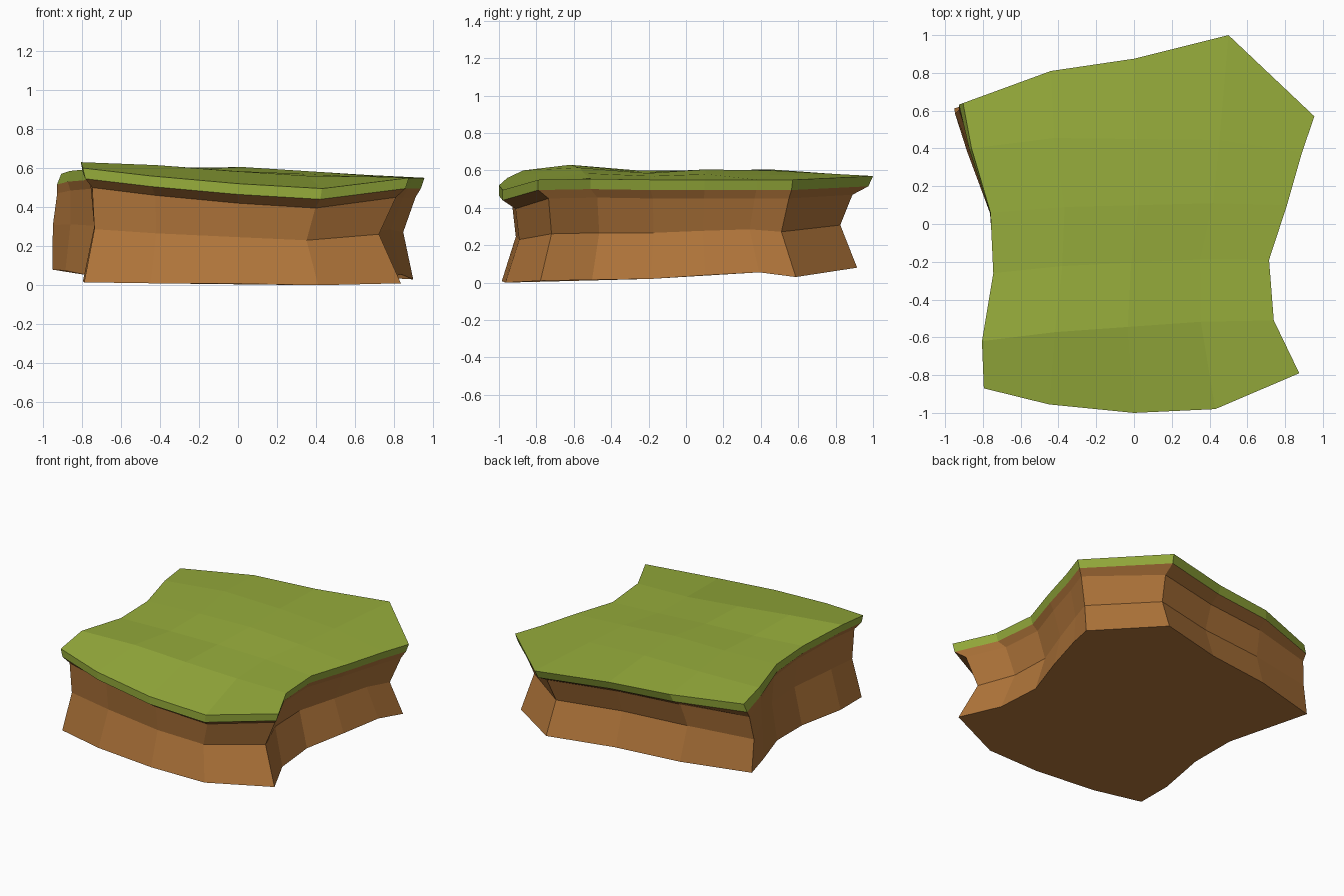
import bpy, bmesh
from mathutils import Vector

if "Cube" in bpy.data.objects:
    bpy.data.objects.remove(bpy.data.objects["Cube"])

# Top outline, counter-clockwise from the front left corner
FRONT = [(-.795, -.87, .60), (-.45, -.955, .56), (0, -1, .52), (.43, -.98, .495), (.875, -.79, .55)]
RIGHT = [(.74, -.51, .555), (.715, -.19, .55), (.81, .10, .55), (.89, .38, .55)]
BACK = [(.955, .57, .55), (.5, 1, .57), (0, .875, .575), (-.44, .81, .58), (-.905, .64, .57)]
LEFT = [(-.86, .40, .585), (-.76, .06, .595), (-.745, -.26, .60), (-.805, -.62, .63)]
TOP = [Vector(p) for p in FRONT + RIGHT + BACK + LEFT]
N = len(TOP)
# Height of the underside below each outline point
BASE = [.015, .01, .008, 0, .01, .015, .02, .04, .055,
        .03, .08, .08, .08, .08, .075, .05, .03, .02]
# Inner top heights, front row to back row
INNER = [(.615, .585, .56), (.59, .585, .57), (.60, .605, .58), (.605, .60, .575)]


def ring(right, left, back, corner, front, height):
    """Copy the top outline, scaled per side; right and left also vary with y."""
    out = []
    for i, p in enumerate(TOP):
        sx = right[0] + right[1] * p.y if p.x > 0 else left[0] + left[1] * p.y + left[2] * p.y ** 2
        sy = back if p.y > 0 else front
        if p.y > 0 and p.x > .7:
            sy = corner
        elif p.x < -.7:
            sy = (sy + 1) / 2
        out.append(Vector((p.x * sx, p.y * sy, height(p.z, BASE[i]))))
    return out


def skirt(bm, upper, lower):
    for i in range(N):
        j = (i + 1) % N
        bm.faces.new((upper[i], lower[i], lower[j], upper[j]))


def add_ring(bm, points):
    return [bm.verts.new(p) for p in points]


def finish(bm, name, color):
    bm.normal_update()
    mesh = bpy.data.meshes.new(name)
    bm.to_mesh(mesh)
    bm.free()
    obj = bpy.data.objects.new(name, mesh)
    bpy.context.collection.objects.link(obj)
    mat = bpy.data.materials.new(name + "_color")
    mat.diffuse_color = (*color, 1)
    mat.use_nodes = True
    mat.node_tree.nodes["Principled BSDF"].inputs["Base Color"].default_value = mat.diffuse_color
    mesh.materials.append(mat)


lip = ring((.98, 0), (1, .03, .012), .975, .99, 1, lambda t, b: t - .055)

# Grass: uneven top grid with a thin rim
bm = bmesh.new()
edge = add_ring(bm, TOP)
rows = [edge[0:5]]
for r, heights in enumerate(INNER):
    a, b = edge[N - 1 - r], edge[5 + r]
    row = [a]
    for c, z in enumerate(heights):
        p = a.co.lerp(b.co, (c + 1) / 4)
        y = p.y + (.06 if r == 3 else .02)
        row.append(bm.verts.new((p.x, y, z)))
    rows.append(row + [b])
rows.append(edge[9:14][::-1])
for low, high in zip(rows, rows[1:]):
    for c in range(4):
        bm.faces.new((low[c], low[c + 1], high[c + 1], high[c]))
skirt(bm, edge, add_ring(bm, lip))
finish(bm, "grass_top", (.31, .42, .045))

# Soil: overhang, pinched waist, flared foot and closed underside
bm = bmesh.new()
levels = [
    lip,
    ring((.94, .02), (.965, .065, .04), .89, .965, .93, lambda t, b: t - .10),
    ring((.86, .045), (.94, .104, .099), .825, .895, .91, lambda t, b: b + .465 * (t - b)),
    ring((.945, -.01), (1, .05, .045), .915, 1.03, .985, lambda t, b: b),
]
loops = [add_ring(bm, level) for level in levels]
for upper, lower in zip(loops, loops[1:]):
    skirt(bm, upper, lower)
bm.faces.new(loops[-1][::-1])
finish(bm, "soil_block", (.44, .18, .043))
